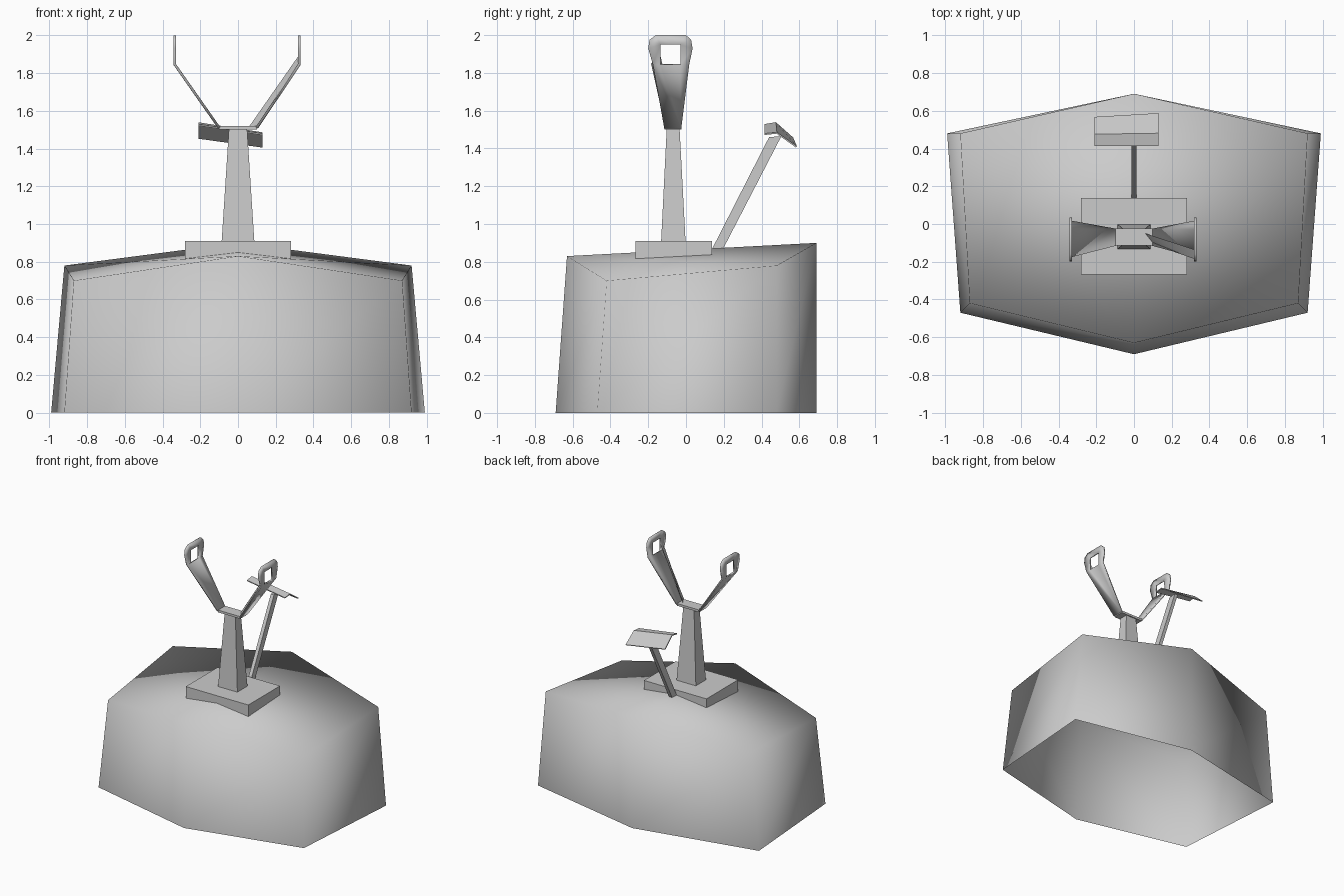
import bpy, bmesh, math
from mathutils import Vector

if "Cube" in bpy.data.objects:
    bpy.data.objects.remove(bpy.data.objects["Cube"])


def make(name, verts, faces, smooth=None, thick=0, outward=True):
    me = bpy.data.meshes.new(name)
    me.from_pydata(verts, [], faces)
    if outward:
        bm = bmesh.new()
        bm.from_mesh(me)
        bmesh.ops.recalc_face_normals(bm, faces=bm.faces)
        bm.to_mesh(me)
        bm.free()
    ob = bpy.data.objects.new(name, me)
    bpy.context.collection.objects.link(ob)
    if thick:
        mod = ob.modifiers.new("thickness", 'SOLIDIFY')
        mod.thickness = thick
        mod.offset = 0
    if smooth == "all":
        me.shade_smooth()
    elif smooth:
        bpy.context.view_layer.objects.active = ob
        ob.select_set(True)
        bpy.ops.object.shade_smooth_by_angle(angle=math.radians(smooth))
        ob.select_set(False)
    return ob


def loft(name, bottom, top, smooth=None):
    """Closed prism between two matching loops."""
    n = len(bottom)
    faces = [(i, (i + 1) % n, n + (i + 1) % n, n + i) for i in range(n)]
    faces += [tuple(range(n))[::-1], tuple(range(n, 2 * n))]
    return make(name, list(bottom) + list(top), faces, smooth)


def rect(cx, cy, z, hx, hy):
    return [(cx + sx * hx, cy + sy * hy, z)
            for sx, sy in ((-1, -1), (1, -1), (1, 1), (-1, 1))]


# Hollow hexagonal hull, open below, with a ridged roof
low = [(0, -0.69, 0), (0.92, -0.47, 0), (0.99, 0.48, 0),
       (0, 0.69, 0), (-0.99, 0.48, 0), (-0.92, -0.47, 0)]
high = [(0, -0.63, 0.83), (0.87, -0.42, 0.70), (0.92, 0.48, 0.78),
        (0, 0.69, 0.90), (-0.92, 0.48, 0.78), (-0.87, -0.42, 0.70)]
walls = [(i, (i + 1) % 6, 6 + (i + 1) % 6, 6 + i) for i in range(6)]
roof = [(6, 7, 8, 9), (6, 9, 10, 11)]
make("hull", low + high, walls + roof, "all", outward=False)

# Mounting block and tapered post
loft("mounting_block", rect(0, -0.065, 0.80, 0.28, 0.203),
     rect(0, -0.065, 0.91, 0.28, 0.203))
loft("post", rect(0, -0.067, 0.90, 0.087, 0.065),
     rect(0, -0.068, 1.505, 0.048, 0.034))

# Fork: flat saddle with two flaring arms
saddle = [(-0.1, -0.115, 1.51), (0.1, -0.115, 1.51),
          (0.1, -0.025, 1.51), (-0.1, -0.025, 1.51)]
make("fork_saddle", saddle, [(0, 1, 2, 3)], thick=0.018)

outer = [(-0.175, 1.845), (-0.20, 1.93), (-0.193, 1.975), (-0.16, 2.0),
         (0.0, 2.0), (0.027, 1.975), (0.035, 1.93), (0.017, 1.845)]
inner = [(-0.135, 1.845), (-0.135, 1.95), (-0.03, 1.95), (-0.03, 1.845)]
for side, name in ((-1, "left"), (1, "right")):
    xr = side * (0.325 if side > 0 else 0.335)
    verts = [(side * 0.1, -0.115, 1.51), (side * 0.1, -0.025, 1.51)]
    verts += [(xr, y, z) for y, z in outer + inner]
    # sloped band, then the loop around the square eye
    faces = [(0, 1, 9, 13, 10, 2),
             (2, 10, 11, 3), (3, 11, 4), (4, 11, 5), (5, 11, 12, 6),
             (6, 12, 7), (7, 12, 8), (8, 12, 13, 9)]
    make("fork_arm_" + name, verts, faces, 40, thick=0.014)

# Folded web on the right arm
make("arm_web", [(0.06, -0.05, 1.518), (0.11, -0.112, 1.52),
                 (0.32, -0.185, 1.85), (0.32, -0.135, 1.89)],
     [(0, 1, 2), (0, 2, 3)], 40)

# Slanted seat stem
hx, hy = 0.014, 0.029
loft("seat_stem", rect(0, 0.163, 0.86, hx, hy),
     [(-hx, 0.44, 1.46), (hx, 0.44, 1.46), (hx, 0.505, 1.465), (-hx, 0.505, 1.465)])

# Thin tilted seat plate with one fold
make("seat_plate", [(-0.21, 0.415, 1.525), (0.13, 0.415, 1.475),
                    (-0.21, 0.475, 1.535), (0.13, 0.48, 1.482),
                    (-0.21, 0.565, 1.455), (0.13, 0.585, 1.408)],
     [(0, 1, 3, 2), (2, 3, 5, 4)], thick=0.008)
